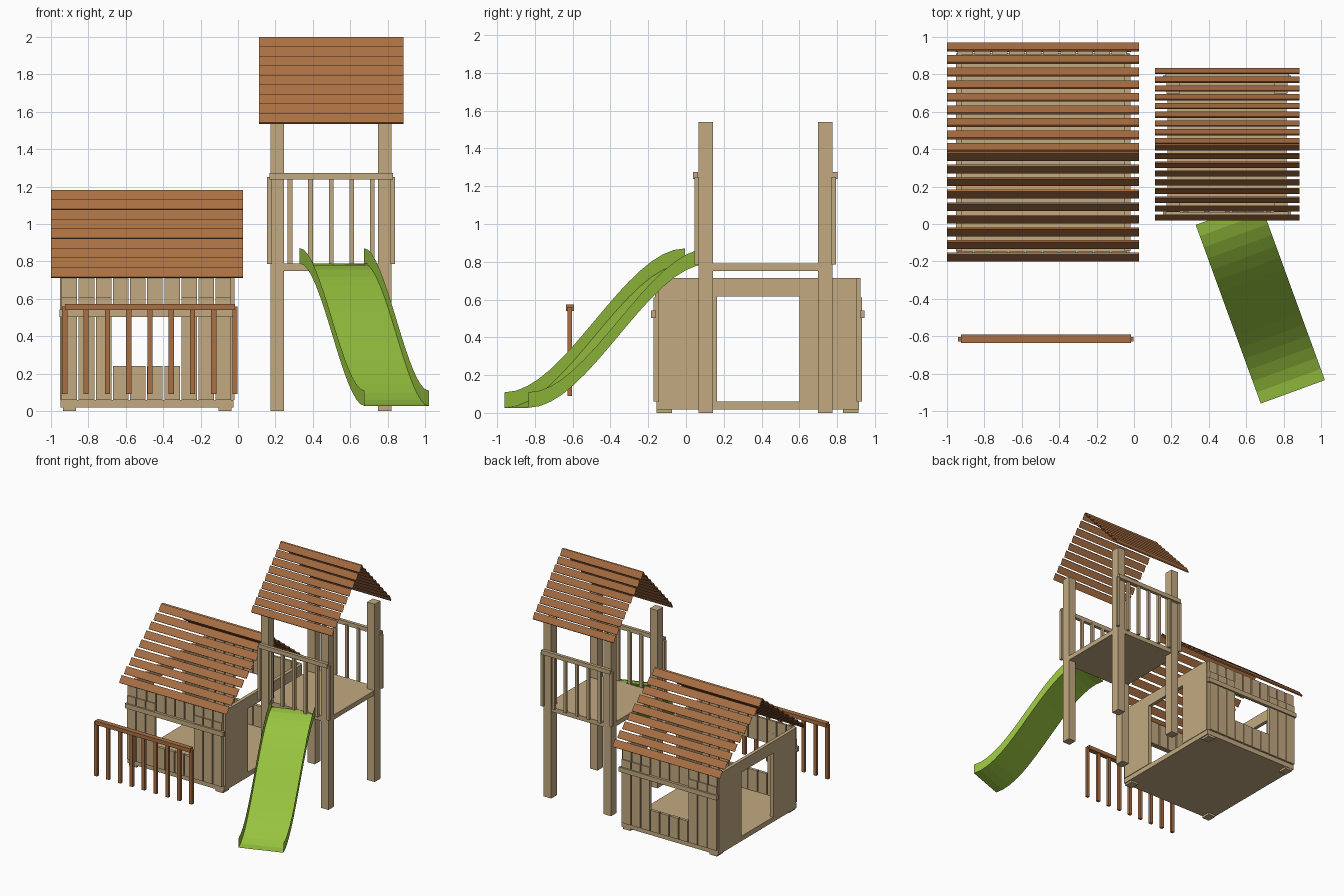
import bpy, math

if "Cube" in bpy.data.objects:
    bpy.data.objects.remove(bpy.data.objects["Cube"])


def material(name, rgb):
    m = bpy.data.materials.new(name)
    m.diffuse_color = (*rgb, 1)
    m.use_nodes = True
    m.node_tree.nodes["Principled BSDF"].inputs["Base Color"].default_value = m.diffuse_color
    return m


TAN = material("tan wood", (0.54, 0.40, 0.22))
BROWN = material("brown wood", (0.40, 0.16, 0.055))
GREEN = material("green plastic", (0.31, 0.54, 0.05))


def mesh(name, verts, faces, mat):
    me = bpy.data.meshes.new(name)
    me.from_pydata(verts, [], faces)
    me.materials.append(mat)
    ob = bpy.data.objects.new(name, me)
    bpy.context.collection.objects.link(ob)
    return ob


def boxes(name, spans, mat):
    """One object from a list of (x0, x1, y0, y1, z0, z1) boxes."""
    verts, faces = [], []
    for x0, x1, y0, y1, z0, z1 in spans:
        b = len(verts)
        verts += [(x, y, z) for z in (z0, z1)
                  for x, y in ((x0, y0), (x1, y0), (x1, y1), (x0, y1))]
        quads = [(3, 2, 1, 0), (4, 5, 6, 7)]
        quads += [(i, (i + 1) % 4, (i + 1) % 4 + 4, i + 4) for i in range(4)]
        faces += [tuple(b + i for i in q) for q in quads]
    return mesh(name, verts, faces, mat)


def roof(name, x0, x1, yc, half, z0, z1, depth, n=9):
    """Two slopes of open-ended slats, each tilted steeper than the slope."""
    verts, faces = [], []
    h = 0.058
    lip_y, lip_z = depth * 0.2, 0.007
    for side in (-1, 1):
        for i in range(n):
            t = i / (n - 1)
            out = half - t * (half - depth)      # distance of lower edge from ridge
            low = z0 + t * (z1 - z0 - h)
            section = [(out, low + lip_z), (out - depth + lip_y, low + h),
                       (out - depth, low + h - lip_z), (out - lip_y, low)]
            b = len(verts)
            for x in (x0, x1):
                verts += [(x, yc + side * d, z) for d, z in section]
            for k in range(4):
                q = (b + k, b + k + 4, b + (k + 1) % 4 + 4, b + (k + 1) % 4)
                faces.append(q if side == -1 else q[::-1])
    return mesh(name, verts, faces, BROWN)


# Playhouse roof and tower roof
roof("house_roof", -1.0, 0.027, 0.385, 0.585, 0.71, 1.182, 0.047)
roof("tower_roof", 0.112, 0.885, 0.427, 0.408, 1.535, 2.0, 0.033)

# Playhouse base
boxes("house_floor", [(-0.95, -0.025, -0.155, 0.915, 0.018, 0.06)], TAN)
boxes("house_feet", [(x, x + 0.07, y, y + 0.08, 0, 0.018)
                     for x in (-0.935, -0.105) for y in (-0.155, 0.832)], TAN)

# Side walls, each with a doorway
for side, x in (("left", -0.952), ("right", -0.05)):
    boxes(f"house_{side}_wall",
          [(x, x + 0.03, -0.145, 0.165, 0.06, 0.715),
           (x, x + 0.03, 0.60, 0.905, 0.06, 0.715),
           (x, x + 0.03, 0.165, 0.60, 0.615, 0.715)], TAN)

# Front and back plank walls, each with a window four planks wide
for side, mirror in (("front", False), ("back", True)):
    def span(x0, x1, y0, y1, z0, z1):
        if mirror:
            y0, y1 = 0.76 - y1, 0.76 - y0
        return (x0, x1, y0, y1, z0, z1)
    lower, upper = [], []
    for k in range(10):
        x = -0.943 + 0.0915 * k
        top = 0.242 if 3 <= k <= 6 else 0.61
        lower.append(span(x, x + 0.083, -0.172, -0.146, 0.06, top))
        upper.append(span(x, x + 0.083, -0.163, -0.1465, 0.51, 0.714))
    boxes(f"house_{side}_planks", lower, TAN)
    boxes(f"house_{side}_upper_planks", upper, TAN)
    boxes(f"house_{side}_rail", [span(-0.955, -0.015, -0.185, -0.160, 0.503, 0.543)], TAN)

# Free-standing fence in front of the playhouse
boxes("fence_pickets", [(x - 0.014, x + 0.014, -0.627, -0.603, 0.09, 0.56)
                        for x in (-0.926 + 0.1138 * i for i in range(9))], BROWN)
boxes("fence_rail", [(-0.926, -0.016, -0.636, -0.592, 0.54, 0.573)], BROWN)

# Tower posts and platform
boxes("tower_posts", [(x, x + 0.072, y, y + 0.077, 0, 1.54)
                      for x in (0.175, 0.749) for y in (0.065, 0.698)], TAN)
boxes("tower_platform", [(0.18, 0.816, 0.07, 0.77, 0.75, 0.79)], TAN)

# Tower railings, front and back
for side, y0, r0 in (("front", 0.045, 0.036), ("back", 0.769, 0.774)):
    boxes(f"tower_{side}_balusters",
          [(x - 0.0125, x + 0.0125, y0, y0 + 0.024, 0.785, 1.25)
           for x in (0.168 + 0.11 * i for i in range(7))], TAN)
    boxes(f"tower_{side}_rail", [(0.168, 0.828, r0, r0 + 0.028, 1.238, 1.274)], TAN)

# Slide: thin U section swept along an S curve, turned sideways
N = 16
length, width, wall = 1.016, 0.365, 0.082
ang = math.radians(20)
c, s = math.cos(ang), math.sin(ang)
verts, faces = [], []
for i in range(N + 1):
    t = i / N
    z = 0.027 + 0.762 * (1 - 3 * t * t + 2 * t ** 3)
    for w, up in ((0, wall), (0, 0), (width, 0), (width, wall)):
        verts.append((0.33 + w * c + t * length * s,
                      -0.005 + w * s - t * length * c, z + up))
    if i:
        a, b = 4 * (i - 1), 4 * i
        faces += [(a + k, b + k, b + k + 1, a + k + 1) for k in range(3)]
mesh("slide", verts, faces, GREEN)
